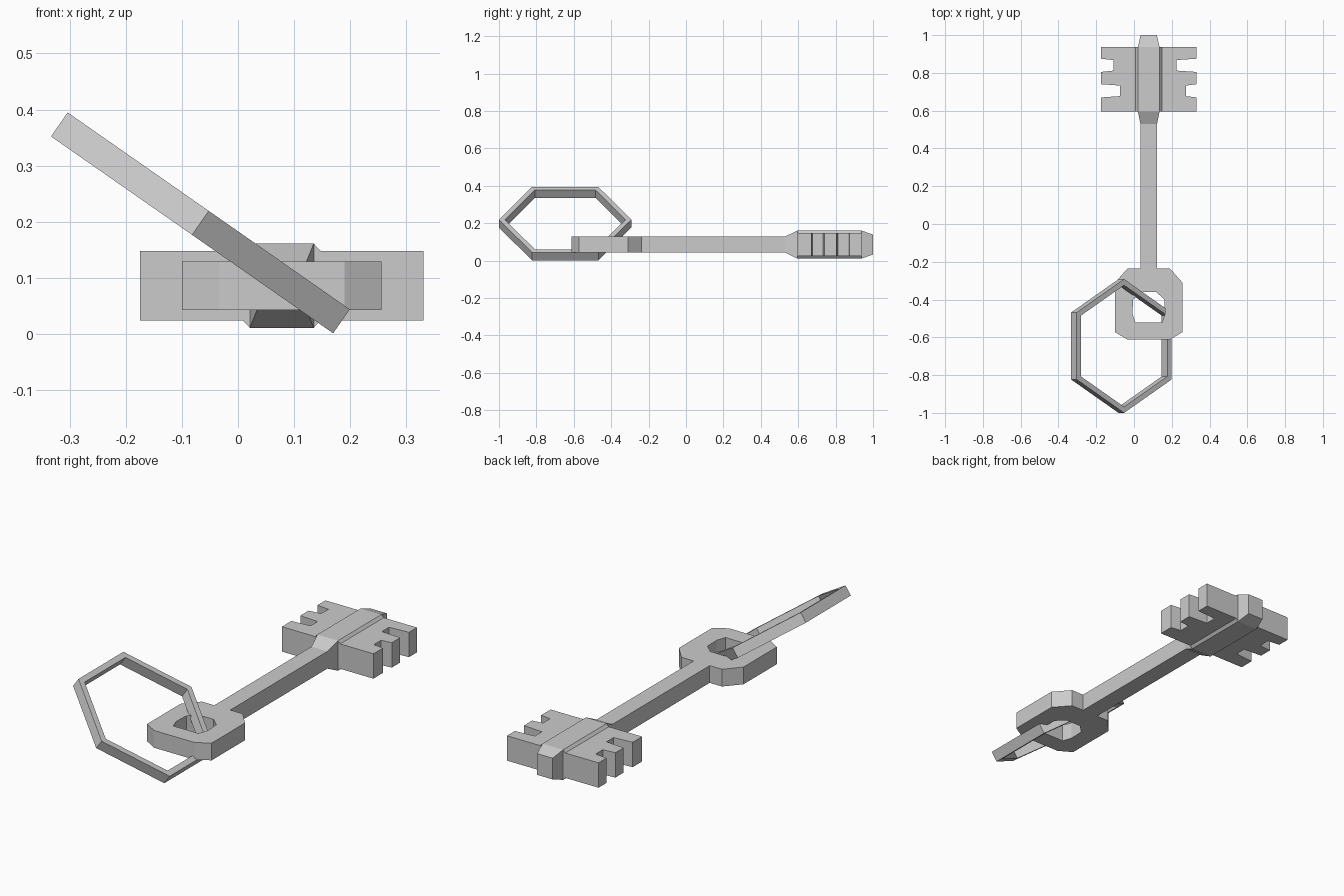
import bpy, bmesh
from math import cos, sin, pi, radians
from mathutils import Matrix

cube = bpy.data.objects.get("Cube")
if cube:
    bpy.data.objects.remove(cube)

KX, KZ = 0.078, 0.086      # axis of the key

grey = bpy.data.materials.new("plain grey")
grey.use_nodes = True
grey.diffuse_color = (0.6, 0.6, 0.6, 1)
grey.node_tree.nodes["Principled BSDF"].inputs["Base Color"].default_value = (0.6, 0.6, 0.6, 1)


def finish(name, bm, matrix):
    bmesh.ops.recalc_face_normals(bm, faces=bm.faces)
    mesh = bpy.data.meshes.new(name)
    bm.to_mesh(mesh)
    bm.free()
    mesh.materials.append(grey)
    obj = bpy.data.objects.new(name, mesh)
    obj.matrix_world = matrix
    bpy.context.collection.objects.link(obj)


def strip(bm, a, b):
    """Quads between two closed loops."""
    for i in range(len(a)):
        j = (i + 1) % len(a)
        bm.faces.new((a[i], a[j], b[j], b[i]))


def loft(name, sections, matrix):
    bm = bmesh.new()
    loops = [[bm.verts.new(p) for p in s] for s in sections]
    for a, b in zip(loops, loops[1:]):
        strip(bm, a, b)
    bm.faces.new(loops[0])
    bm.faces.new(loops[-1])
    finish(name, bm, matrix)


def frame(name, outer, inner, half, matrix):
    """Flat plate with a hole, from two loops of equal count."""
    bm = bmesh.new()
    loops = [[bm.verts.new((x, y, z)) for x, y in pts]
             for pts, z in ((outer, half), (inner, half), (inner, -half), (outer, -half))]
    for i in range(4):
        strip(bm, loops[i], loops[(i + 1) % 4])
    finish(name, bm, matrix)


def mirrored(right):
    """Complete a right-hand outline, listed bottom to top."""
    return right + [(-x, y) for x, y in reversed(right)]


key = Matrix.Translation((KX, 0, KZ))

# Bow: chamfered handle with an eye
frame("bow",
      mirrored([(0.112, -0.612), (0.178, -0.573), (0.178, -0.31), (0.112, -0.235)]),
      mirrored([(0.07, -0.522), (0.086, -0.475), (0.083, -0.40), (0.04, -0.36)]),
      0.043, key)

# Shaft, swelling into the core of the bit and tapering at the tip
loft("shaft",
     [[(w, y, h), (-w, y, h), (-w, y, -h), (w, y, -h)] for y, w, h in
      ((-0.235, 0.044, 0.043), (0.53, 0.044, 0.043), (0.595, 0.057, 0.075),
       (0.938, 0.057, 0.075), (1.0, 0.043, 0.053))], key)

# Sloped shoulders between the core and the bit plates
profile = [(0.057, 0.075), (0.069, 0.062), (0.069, -0.062), (0.057, -0.075)]
loft("bit_shoulders", [[(x, y, z) for x, z in mirrored(profile)] for y in (0.595, 0.938)], key)


# Toothed plates on both sides, with notches of different depth
def bit(name, side, low, high):
    edge = 0.2525
    pts = [(0, 0.595), (edge, 0.595)]
    for y, depth in ((0.705, low), (0.84, high)):
        pts += [(edge, y - 0.035), (edge - depth, y - 0.028),
                (edge - depth, y + 0.028), (edge, y + 0.035)]
    pts += [(edge, 0.938), (0, 0.938)]
    loft(name, [[(side * x, y, z) for x, y in pts] for z in (-0.062, 0.062)], key)


bit("left_bit", 1, 0.055, 0.105)
bit("right_bit", -1, 0.10, 0.065)


# Six-sided key ring, tilted through the eye
def hexagon(r):
    return [(r * sin(i * pi / 3), r * cos(i * pi / 3)) for i in range(6)]


tilt = Matrix.Translation((-0.067, -0.646, 0.198)) @ Matrix.Rotation(radians(34.9), 4, 'Y')
frame("key_ring", hexagon(0.354), hexagon(0.322), 0.026, tilt)
